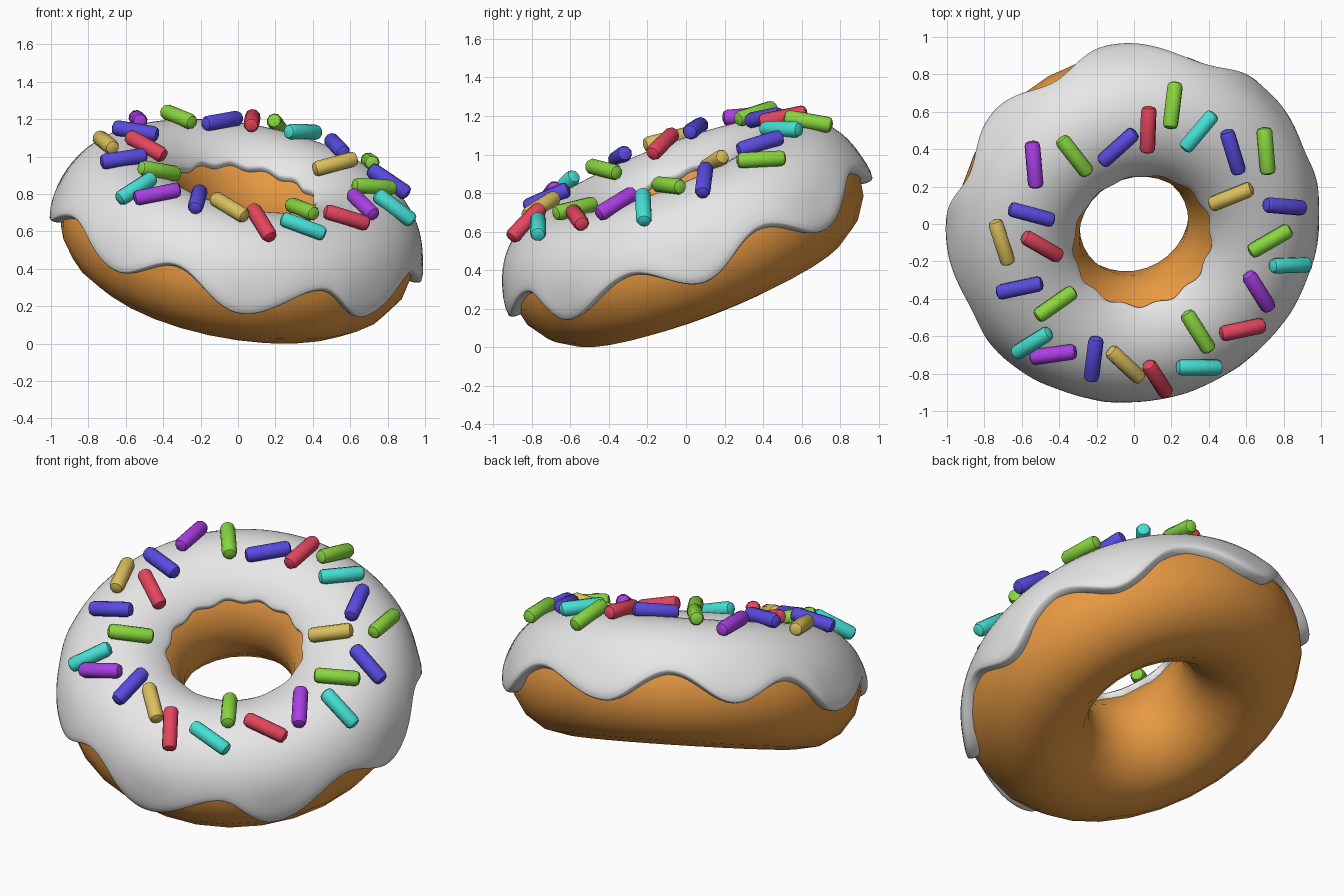
import bpy, bmesh
from math import radians, sin, cos, asin, pi, tau, exp
from mathutils import Vector, Matrix
from mathutils.bvhtree import BVHTree

cube = bpy.data.objects.get("Cube")
if cube:
    bpy.data.objects.remove(cube, do_unlink=True)

RING = 0.63          # centre line radius of the ring
DOUGH = 0.335        # tube radius of the dough
GLAZE = 0.365        # tube radius of the icing

# The whole ring leans forward and a little to its left
up = Vector((0.19, -0.39, 1)).normalized()
tilt = Vector((0, 0, 1)).rotation_difference(up).to_matrix().to_4x4()
tilt = Matrix.Translation((0, 0, 0.585)) @ tilt


def material(name, colour):
    mat = bpy.data.materials.new(name)
    mat.use_nodes = True
    mat.diffuse_color = (*colour, 1)
    bsdf = mat.node_tree.nodes["Principled BSDF"]
    bsdf.inputs["Base Color"].default_value = (*colour, 1)
    bsdf.inputs["Roughness"].default_value = 0.6
    return mat


def add_object(name, mesh, mat, matrix):
    if not mesh.materials:
        mesh.materials.append(mat)
    obj = bpy.data.objects.new(name, mesh)
    bpy.context.collection.objects.link(obj)
    obj.matrix_world = matrix
    return obj


def tube_point(theta, alpha, r):
    """Point on the ring: theta runs round it, alpha round the tube."""
    rho = RING + r * cos(alpha)
    return Vector((rho * cos(theta), rho * sin(theta), r * sin(alpha)))


def sheet(name, rows, close_tube):
    """Mesh from a loop of cross-sections."""
    bm = bmesh.new()
    grid = [[bm.verts.new(p) for p in row] for row in rows]
    n, m = len(grid), len(grid[0])
    for i in range(n):
        a, b = grid[i], grid[(i + 1) % n]
        for j in range(m if close_tube else m - 1):
            k = (j + 1) % m
            bm.faces.new((a[j], b[j], b[k], a[k])).smooth = True
    bmesh.ops.recalc_face_normals(bm, faces=bm.faces)
    mesh = bpy.data.meshes.new(name)
    bm.to_mesh(mesh)
    bm.free()
    return mesh


# Dough ring
rows = [[tube_point(tau * i / 30, tau * j / 16, DOUGH) for j in range(16)]
        for i in range(30)]
add_object("dough_ring", sheet("dough_ring", rows, True),
           material("baked_dough", (0.8, 0.32, 0.055)), tilt)

# Icing edge: angle round the ring and height, drips and gaps alternating
edge = [(-180, -.08), (-154, .10), (-129, -.02), (-110, .13), (-87, -.05),
        (-61, .115), (-45, -.06), (-19, .09), (2, -.08), (24, .07),
        (45, -.10), (70, .07), (98, -.09), (119, .09), (140, -.06),
        (159, .09), (180, -.08)]


def edge_height(deg):
    for (a, ha), (b, hb) in zip(edge, edge[1:]):
        if a <= deg <= b:
            t = (1 - cos(pi * (deg - a) / (b - a))) / 2
            return ha + (hb - ha) * t


def icing_section(theta, deg):
    h = edge_height(deg)
    outer = asin(h / GLAZE)
    inner = radians(134) + 0.03 * sin(13 * theta)
    swell = 0.022 * max(0, min(1, (0.1 - h) / 0.18))
    pts = []
    # inner lip, rounded
    for k in range(5):
        q = pi / 2 * k / 5
        pts.append(tube_point(theta, inner + 0.07 * (cos(q)), 0.31 + (GLAZE - 0.31) * sin(q)))
    # top surface with a fuller rim over the drips
    for k in range(29):
        a = inner + (outer - inner) * k / 28
        r = GLAZE + swell * exp(-((a - outer) / 0.25) ** 2)
        pts.append(tube_point(theta, a, r))
    # outer lip, rounded under
    for k in range(1, 6):
        q = pi / 2 * k / 5
        r = 0.31 + (GLAZE + swell - 0.31) * cos(q)
        pts.append(tube_point(theta, outer - 0.07 * sin(q), r))
    return pts


STEPS = 180
rows = []
for i in range(STEPS):
    deg = -180 + 360 * i / STEPS
    rows.append(icing_section(radians(deg), deg))
icing = add_object("icing", sheet("icing", rows, False),
                   material("white_icing", (0.8, 0.8, 0.8)), tilt)

# Sprinkles: position from above and heading in degrees, grouped by colour
sprinkles = {
    "purple": ((0.40, 0.05, 0.78), [
        (-.53, .32, -85), (.66, -.35, -58), (-.43, -.68, 8)]),
    "blue": ((0.10, 0.07, 0.74), [
        (-.09, .42, 42), (.52, .39, -73), (-.55, .06, -15),
        (.79, .1, -5), (-.61, -.33, 12), (-.22, -.71, 83)]),
    "green": ((0.25, 0.68, 0.05), [
        (.2, .63, 83), (-.32, .37, -52), (.69, .39, -85),
        (.72, -.08, 30), (-.43, -.42, 35), (.34, -.57, -58)]),
    "red": ((0.78, 0.06, 0.11), [
        (.07, .51, 88), (-.5, -.11, -30), (.57, -.55, 12), (.12, -.81, -58)]),
    "turquoise": ((0.06, 0.75, 0.66), [
        (.34, .5, 50), (.82, -.21, 2), (-.54, -.62, 32), (.34, -.75, 0)]),
    "yellow": ((0.72, 0.53, 0.11), [
        (.52, .16, 22), (-.7, -.09, -72), (-.05, -.74, -43)]),
}


def sprinkle_mesh(name):
    """Short rod along x with bevelled ends."""
    bm = bmesh.new()
    bmesh.ops.create_cone(bm, cap_ends=True, segments=10, radius1=0.042,
                          radius2=0.042, depth=0.255,
                          matrix=Matrix.Rotation(pi / 2, 4, 'Y'))
    rims = [e for e in bm.edges
            if abs(e.verts[0].co.x - e.verts[1].co.x) < 0.01]
    bmesh.ops.bevel(bm, geom=rims, offset=0.025, segments=2, profile=0.5,
                    affect='EDGES')
    mesh = bpy.data.meshes.new(name)
    bm.to_mesh(mesh)
    bm.free()
    return mesh


# Drop each sprinkle onto the icing and lay it along the surface
surface = BVHTree.FromPolygons([tilt @ v.co for v in icing.data.vertices],
                               [tuple(p.vertices) for p in icing.data.polygons])
placed = []
for colour, (rgb, spots) in sprinkles.items():
    mat = material(colour + "_sugar", rgb)
    mesh = sprinkle_mesh(colour + "_sprinkle")
    for x, y, heading in spots:
        hit, normal, _, _ = surface.ray_cast(Vector((x, y, 3)), Vector((0, 0, -1)))
        if normal.z < 0:
            normal = -normal
        a = radians(heading)
        along = Vector((cos(a), sin(a), 0))
        # keep the heading from above while following the slope
        along.z = -along.dot(normal) / normal.z
        along.normalize()
        side = normal.cross(along)
        frame = Matrix((along, side, normal)).transposed().to_4x4()
        frame.translation = hit + normal * 0.03
        placed.append(add_object(colour + "_sprinkle", mesh, mat, frame))

bpy.ops.object.select_all(action='DESELECT')
for obj in placed:
    obj.select_set(True)
bpy.context.view_layer.objects.active = placed[0]
bpy.ops.object.shade_smooth_by_angle(angle=radians(40))
